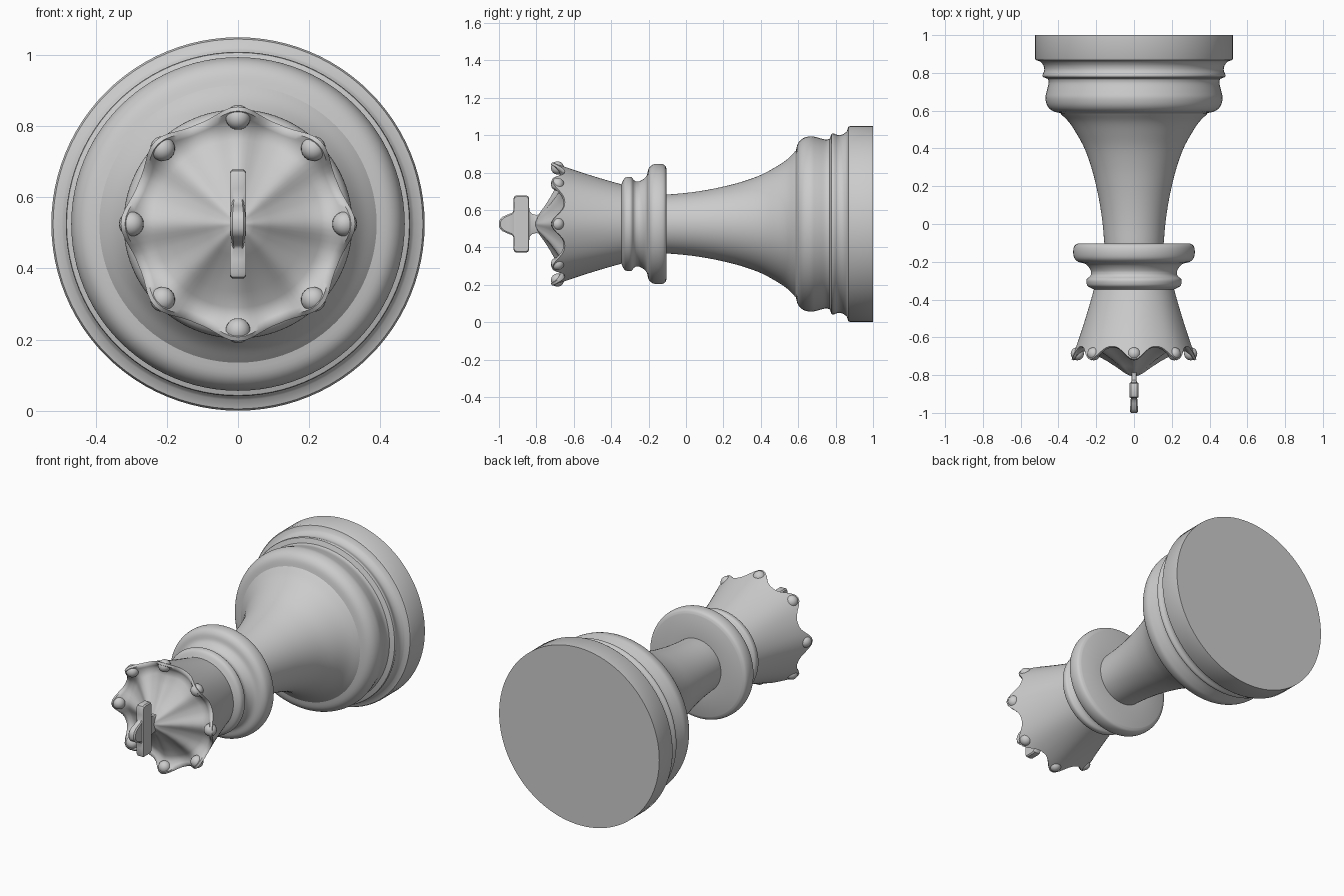
import bpy, bmesh
from math import sin, cos, pi
from mathutils import Vector

if "Cube" in bpy.data.objects:
    bpy.data.objects.remove(bpy.data.objects["Cube"])

CZ = 0.525   # height of the piece's long axis, which runs along y
SEG = 96


def finish(bm, name, angle=40):
    bmesh.ops.recalc_face_normals(bm, faces=bm.faces)
    me = bpy.data.meshes.new(name)
    bm.to_mesh(me)
    bm.free()
    ob = bpy.data.objects.new(name, me)
    bpy.context.collection.objects.link(ob)
    bpy.ops.object.select_all(action='DESELECT')
    ob.select_set(True)
    bpy.context.view_layer.objects.active = ob
    bpy.ops.object.shade_smooth_by_angle(angle=angle * pi / 180)
    return ob


def smooth(pts, n=5):
    """Catmull-Rom curve through (radius, y) points."""
    p = [Vector(q) for q in pts]
    p = [2 * p[0] - p[1]] + p + [2 * p[-1] - p[-2]]
    out = []
    for i in range(1, len(p) - 2):
        a, b, c, d = p[i - 1:i + 3]
        for k in range(n):
            t = k / n
            out.append(0.5 * (2 * b + (c - a) * t + (2 * a - 5 * b + 4 * c - d) * t * t
                              + (3 * b - a - 3 * c + d) * t ** 3))
    return out + [p[-2]]


def lathe(name, rows, cap_end=False, apex=None, angle=40):
    """Rows are (r, y) pairs, or functions of the angle giving (r, y)."""
    bm = bmesh.new()
    rings = []
    for row in rows:
        ring = []
        for i in range(SEG):
            a = 2 * pi * i / SEG
            r, y = row(a) if callable(row) else row
            ring.append(bm.verts.new((r * cos(a), y, CZ + r * sin(a))))
        rings.append(ring)
    for p, q in zip(rings, rings[1:]):
        for i in range(SEG):
            j = (i + 1) % SEG
            bm.faces.new((p[i], p[j], q[j], q[i]))
    if cap_end:
        bm.faces.new(rings[0])
    if apex is not None:
        v = bm.verts.new((0, apex, CZ))
        for i in range(SEG):
            bm.faces.new((rings[-1][i], rings[-1][(i + 1) % SEG], v))
    return finish(bm, name, angle)


# Base: plinth, middle band and rounded shoulder
band = smooth([(0.495, 0.86), (0.48, 0.84), (0.475, 0.815), (0.484, 0.79), (0.482, 0.778)], 3)
shoulder = smooth([(0.455, 0.768), (0.452, 0.745), (0.463, 0.70), (0.469, 0.665),
                   (0.458, 0.625), (0.43, 0.598), (0.38, 0.585)], 4)
lathe("base", [(0.525, 1.0), (0.525, 0.878), (0.52, 0.868)] + band + shoulder, cap_end=True)

# Flared stem
lathe("stem", smooth([(0.39, 0.585), (0.345, 0.54), (0.305, 0.48), (0.262, 0.40), (0.226, 0.30),
                      (0.20, 0.20), (0.18, 0.10), (0.166, 0.0), (0.157, -0.105)]))

# Collar: wide ring and a smaller ring
wide = smooth([(0.295, -0.103), (0.315, -0.115), (0.322, -0.145), (0.316, -0.18), (0.295, -0.20),
               (0.26, -0.21), (0.24, -0.228), (0.228, -0.25), (0.228, -0.268)], 4)
small = smooth([(0.234, -0.278), (0.25, -0.292), (0.252, -0.31), (0.243, -0.33), (0.21, -0.347)], 4)
lathe("collar", [(0.15, -0.103)] + wide + small)


# Crown: flared wall, eight points, fluted cone inside
def tip(a):
    return (0.5 + 0.5 * cos(8 * a)) ** 1.4


def wall(t):
    def f(a):
        k = tip(a)
        edge_r, edge_y = 0.303 + 0.027 * k, -0.648 - 0.068 * k
        return (0.212 + (edge_r - 0.212) * (0.85 * t + 0.15 * t * t),
                -0.345 + (edge_y + 0.345) * t)
    return f


def rim(r, ridge, y, lift):
    return lambda a: (r + ridge * tip(a), y - lift * tip(a))


crown = [wall(i / 10) for i in range(11)]
crown += [rim(0.292, 0.026, -0.655, 0.067), rim(0.278, 0.022, -0.652, 0.05),
          rim(0.262, 0.01, -0.645, 0.03), rim(0.235, 0, -0.655, 0.022),
          rim(0.19, 0, -0.680, 0.02), rim(0.14, 0, -0.713, 0.014),
          rim(0.09, 0, -0.752, 0.008), rim(0.045, 0, -0.79, 0.002)]
lathe("crown", crown, apex=-0.812, angle=50)

# Beads on the crown points
bm = bmesh.new()
for i in range(8):
    a = i * pi / 4
    ball = bmesh.ops.create_uvsphere(bm, u_segments=20, v_segments=12, radius=0.035)
    bmesh.ops.translate(bm, verts=ball["verts"], vec=(0.3 * cos(a), -0.687, CZ + 0.3 * sin(a)))
finish(bm, "crown_beads", 60)

# Cross finial: flat outline in the y-z plane, waisted in thickness
half = [(-1.0, 0.012), (-0.994, 0.027), (-0.98, 0.039), (-0.95, 0.052), (-0.93, 0.06), (-0.923, 0.07),
        (-0.921, 0.10), (-0.921, 0.138), (-0.916, 0.149), (-0.905, 0.153), (-0.855, 0.153),
        (-0.844, 0.149), (-0.839, 0.138), (-0.839, 0.10), (-0.837, 0.07), (-0.825, 0.055),
        (-0.80, 0.048), (-0.77, 0.055)]
outline = half + [(y, -z) for y, z in reversed(half)]
bm = bmesh.new()
sides = []
for s, inset in ((-1, 0.85), (-0.7, 1), (0.7, 1), (1, 0.85)):
    ring = []
    for y, z in outline:
        thick = 0.015 + 0.008 * abs(cos(pi * abs(z) / 0.15))
        if y > -0.83:
            thick = 0.014
        yy = -0.88 + (y + 0.88) * (0.94 if inset < 1 else 1)
        zz = z - (0.006 if z > 0 else -0.006) * (inset < 1)
        ring.append(bm.verts.new((s * thick, yy, CZ + zz)))
    sides.append(ring)
n = len(outline)
for p, q in zip(sides, sides[1:]):
    for i in range(n):
        bm.faces.new((p[i], p[(i + 1) % n], q[(i + 1) % n], q[i]))
# Broad faces: quads spanning the mirrored outline halves
for ring in (sides[0], sides[-1]):
    for i in range(n // 2 - 1):
        bm.faces.new((ring[i], ring[i + 1], ring[n - 2 - i], ring[n - 1 - i]))
finish(bm, "cross_finial", 35)
